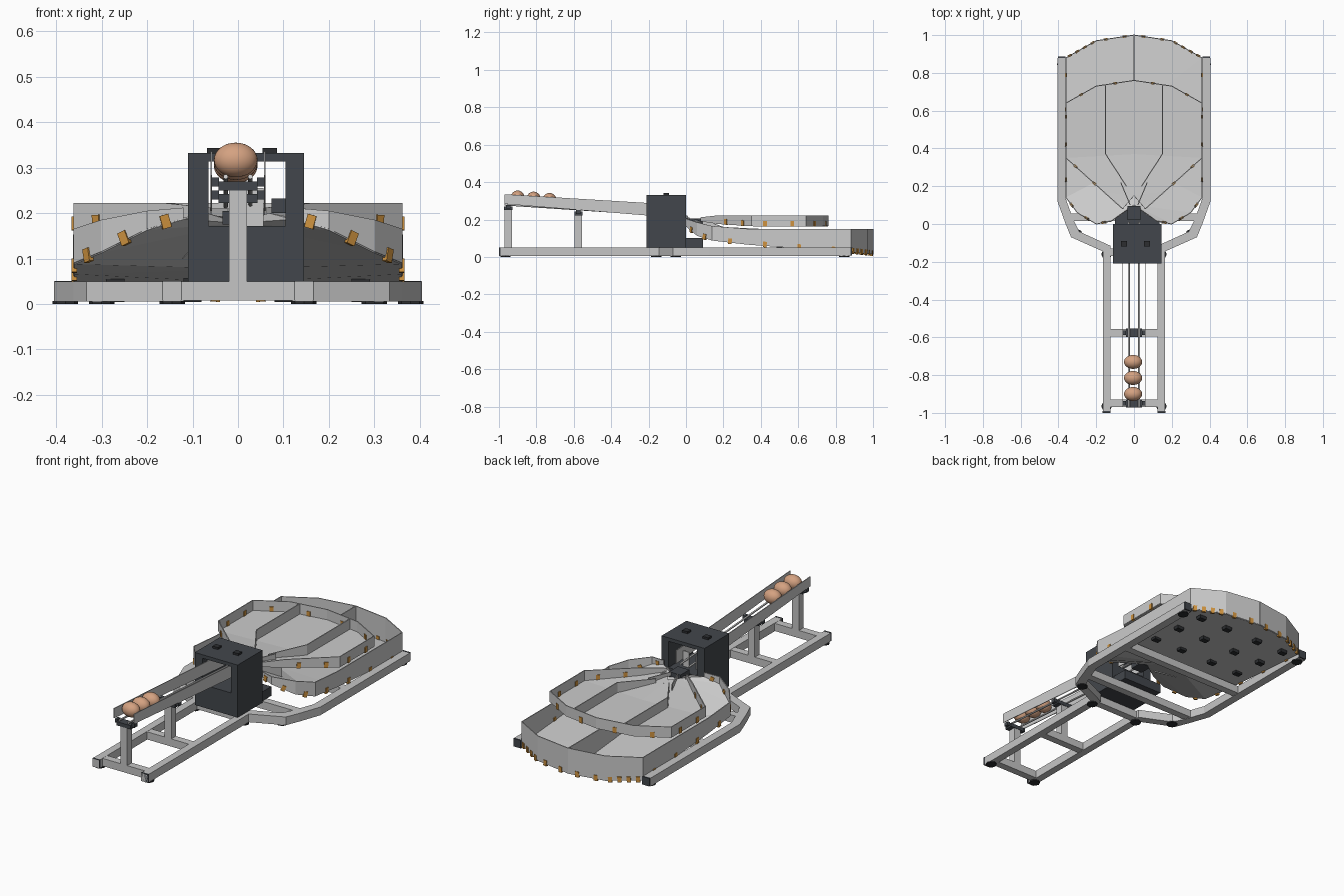
import bpy, bmesh, math
from mathutils import Vector

cube = bpy.data.objects.get("Cube")
if cube:
    bpy.data.objects.remove(cube)


def material(name, rgb):
    m = bpy.data.materials.new(name)
    m.use_nodes = True
    m.diffuse_color = (*rgb, 1)
    m.node_tree.nodes["Principled BSDF"].inputs["Base Color"].default_value = (*rgb, 1)
    return m


FRAME = material("frame grey", (0.56, 0.56, 0.56))
SHEET = material("sheet grey", (0.6, 0.6, 0.6))
DARK = material("charcoal", (0.055, 0.062, 0.072))
BLACK = material("rubber black", (0.025, 0.027, 0.03))
ORANGE = material("clip orange", (0.62, 0.29, 0.05))
SHELL = material("egg brown", (0.66, 0.36, 0.22))
STEEL = material("steel", (0.7, 0.7, 0.7))


def make(name, verts, faces, mat, thick=0):
    me = bpy.data.meshes.new(name)
    me.from_pydata(verts, [], faces)
    bm = bmesh.new()
    bm.from_mesh(me)
    bmesh.ops.recalc_face_normals(bm, faces=bm.faces)
    bm.to_mesh(me)
    bm.free()
    me.materials.append(mat)
    ob = bpy.data.objects.new(name, me)
    bpy.context.collection.objects.link(ob)
    if thick:
        mod = ob.modifiers.new("thickness", "SOLIDIFY")
        mod.thickness, mod.offset = thick, 0
    return ob


def box(name, x0, x1, y0, y1, z0, z1, mat):
    v = [(x, y, z) for z in (z0, z1) for x, y in ((x0, y0), (x1, y0), (x1, y1), (x0, y1))]
    sides = [(i, (i + 1) % 4, (i + 1) % 4 + 4, i + 4) for i in range(4)]
    return make(name, v, sides + [(3, 2, 1, 0), (4, 5, 6, 7)], mat)


def wall(name, pts, side=1, thick=0.005):
    """Thin sheet standing along points of (x, y, bottom, top)."""
    v = [(p[0] * side, p[1], p[k]) for p in pts for k in (2, 3)]
    f = [(2 * i, 2 * i + 2, 2 * i + 3, 2 * i + 1) for i in range(len(pts) - 1)]
    return make(name, v, f, SHEET, thick)


def rod(name, a, b, r, mat):
    a, b = Vector(a), Vector(b)
    bpy.ops.mesh.primitive_cylinder_add(vertices=12, radius=r, depth=(b - a).length, location=(a + b) / 2)
    ob = bpy.context.object
    ob.rotation_euler = (b - a).to_track_quat("Z", "Y").to_euler()
    ob.name = name
    ob.data.materials.append(mat)
    bpy.ops.object.shade_smooth_by_angle()


def clips(name, pts, count, side, lift=0.012):
    """Small brackets evenly spaced along the foot of a wall."""
    for (a, b), n in zip(zip(pts, pts[1:]), count):
        d = Vector((side * (b[0] - a[0]), b[1] - a[1], b[2] - a[2]))
        for i in range(n):
            t = (i + 0.5) / n
            p = Vector((side * a[0], a[1], a[2])) + d * t
            ob = box(name, -0.01, 0.01, -0.006, 0.006, -0.015, 0.015, ORANGE)
            ob.location = p + Vector((0, 0, lift))
            ob.rotation_euler = d.to_track_quat("X", "Z").to_euler()


# Base frame rails, caps and feet
outer = [(0.165, -1), (0.165, -0.145), (0.333, -0.07), (0.362, 0), (0.405, 0.12), (0.405, 0.88)]
inner = [(0.125, -1), (0.125, -0.115), (0.29, -0.04), (0.32, 0.02), (0.36, 0.13), (0.36, 0.88)]
for s in (1, -1):
    n = len(outer)
    v = [(s * x, y, z) for z in (0.006, 0.05) for x, y in outer + inner]
    f = [(0, n, 3 * n, 2 * n), (n - 1, 2 * n - 1, 4 * n - 1, 3 * n - 1)]
    for i in range(n - 1):
        q = (i, i + 1, n + i + 1, n + i)
        f += [q, tuple(k + 2 * n for k in q)]
        f += [(a, a + 1, a + 1 + 2 * n, a + 2 * n) for a in (i, n + i)]
    make("side_rail", v, f, FRAME)
    for x, y in ((0.145, -0.999), (0.3825, 0.88)):
        box("rail_end_cap", s * x - 0.021, s * x + 0.021, y - 0.001, y + 0.008, 0.008, 0.051, DARK)
    for x, y in ((0.145, -0.965), (0.3, -0.055), (0.38, 0.845), (0.145, -0.16)):
        bpy.ops.mesh.primitive_cylinder_add(vertices=8, radius=0.028, depth=0.007, location=(s * x, y, 0.0035))
        bpy.context.object.name = "foot"
        bpy.context.object.data.materials.append(BLACK)
for y, w in ((-0.95, 0.126), (-0.575, 0.126), (-0.15, 0.126), (0.035, 0.34), (0.38, 0.361)):
    box("cross_beam", -w, w, y - 0.02, y + 0.02, 0.008, 0.049, FRAME)

# Posts holding the infeed ramp
for y, top in ((-0.95, 0.25), (-0.575, 0.222)):
    box("ramp_post", -0.02, 0.02, y - 0.02, y + 0.02, 0.049, top, FRAME)
    box("ramp_bracket", -0.043, 0.043, y - 0.022, y + 0.022, top, top + 0.02, DARK)
    for s in (1, -1):
        box("bracket_ear", s * 0.05 - 0.008, s * 0.05 + 0.008, y - 0.012, y + 0.012, top + 0.008, top + 0.028, DARK)

# Infeed ramp
for s in (1, -1):
    wall("ramp_side", [(0.059, -0.97, 0.283, 0.335), (0.059, 0, 0.205, 0.276)], s, 0.004)
    rod("ramp_rod", (s * 0.027, -0.97, 0.28), (s * 0.027, 0.01, 0.215), 0.005, STEEL)

# Eggs
for y, z in ((-0.9, 0.317), (-0.815, 0.311), (-0.73, 0.304)):
    bpy.ops.mesh.primitive_uv_sphere_add(segments=28, ring_count=16, radius=1, location=(-0.005, y, z))
    egg = bpy.context.object
    egg.name = "egg"
    egg.scale = (0.048, 0.037, 0.038)
    egg.data.materials.append(SHELL)
    bpy.ops.object.shade_smooth()

# Sorting housing: open tunnel with a solid base
box("housing_base", -0.11, 0.145, -0.21, 0, 0.05, 0.172, DARK)
box("housing_left_wall", 0.105, 0.145, -0.21, 0, 0.172, 0.315, DARK)
box("housing_right_wall", -0.11, -0.065, -0.21, 0, 0.172, 0.315, DARK)
box("housing_roof", -0.11, 0.145, -0.21, 0, 0.313, 0.332, DARK)
box("drive_unit", -0.1, 0.135, 0, 0.09, 0.05, 0.1, DARK)
box("gate_motor", 0.074, 0.105, -0.15, -0.08, 0.2, 0.232, DARK)
box("gate_plate", 0.02, 0.056, -0.06, -0.055, 0.172, 0.255, SHEET)
box("gate_block", -0.034, 0.034, 0.02, 0.095, 0.175, 0.205, DARK)
for x in (-0.052, 0.07):
    box("roof_button", x - 0.016, x + 0.016, -0.12, -0.09, 0.331, 0.343, BLACK)

# Lower collecting tray
throat = (0.07, 0.05, 0.2)
edge = [(0.12, 0.015, 0.188, 0.212), (0.2, 0, 0.165, 0.205), (0.3, 0.06, 0.115, 0.185),
        (0.36, 0.14, 0.09, 0.165), (0.36, 0.33, 0.068, 0.15), (0.36, 0.88, 0.028, 0.15),
        (0.2, 0.97, 0.018, 0.15), (0, 1, 0.014, 0.15)]
core = [(0, 0.1, 0.18), (0, 0.33, 0.08), (0, 0.6, 0.05)]
for s in (1, -1):
    pts = [throat] + [e[:3] for e in edge] + core
    faces = [(0, 1, 9), (1, 2, 9), (2, 3, 9), (3, 4, 10, 9), (4, 5, 10), (5, 6, 11, 10), (6, 7, 11), (7, 8, 11)]
    make("lower_tray_floor", [(s * x, y, z) for x, y, z in pts], faces, SHEET, 0.005)
    wall("lower_tray_wall", edge, s)
    clips("lower_clip", edge, (1, 1, 1, 1, 3, 4, 2, 3), s, 0.005)
    wall("lower_inner_wall", [(0.06, 0.09, 0.16, 0.2), (0.12, 0.2, 0.1, 0.16)], s)
    # Pads under the floor
    for x in (0.1, 0.27):
        for y in (0.5, 0.68, 0.86):
            z = 0.058 - 0.05 * (y - 0.5) / 0.5 - 0.006
            box("floor_pad", s * x - 0.02, s * x + 0.02, y - 0.015, y + 0.015, z - 0.012, z + 0.006, BLACK)
wall("lower_divider", [(0, 0.2, 0.14, 0.16), (0, 0.4, 0.07, 0.15), (0, 0.997, 0.016, 0.15)])

# Upper collecting tray
rim = [(0.06, 0.08, 0.192, 0.212), (0.16, 0.17, 0.178, 0.222), (0.36, 0.35, 0.166, 0.222),
       (0.36, 0.64, 0.165, 0.222), (0.2, 0.73, 0.165, 0.222), (0, 0.76, 0.165, 0.222)]
for s in (1, -1):
    pts = [r[:3] for r in rim] + [(0, 0.15, 0.19), (0, 0.37, 0.166)]
    faces = [(0, 1, 6), (1, 2, 7, 6), (2, 3, 4, 5, 7)]
    make("upper_tray_floor", [(s * x, y, z) for x, y, z in pts], faces, SHEET, 0.004)
    wall("upper_tray_wall", rim, s)
    wall("upper_lane_divider", [(0.04, 0.2, 0.185, 0.206), (0.15, 0.37, 0.166, 0.222),
                                (0.15, 0.737, 0.165, 0.222)], s)
    wall("throat_flap", [(0.02, 0.1, 0.19, 0.21), (0.07, 0.22, 0.178, 0.21)], s)
    clips("upper_clip", rim[1:], (2, 2, 1, 1), s)
